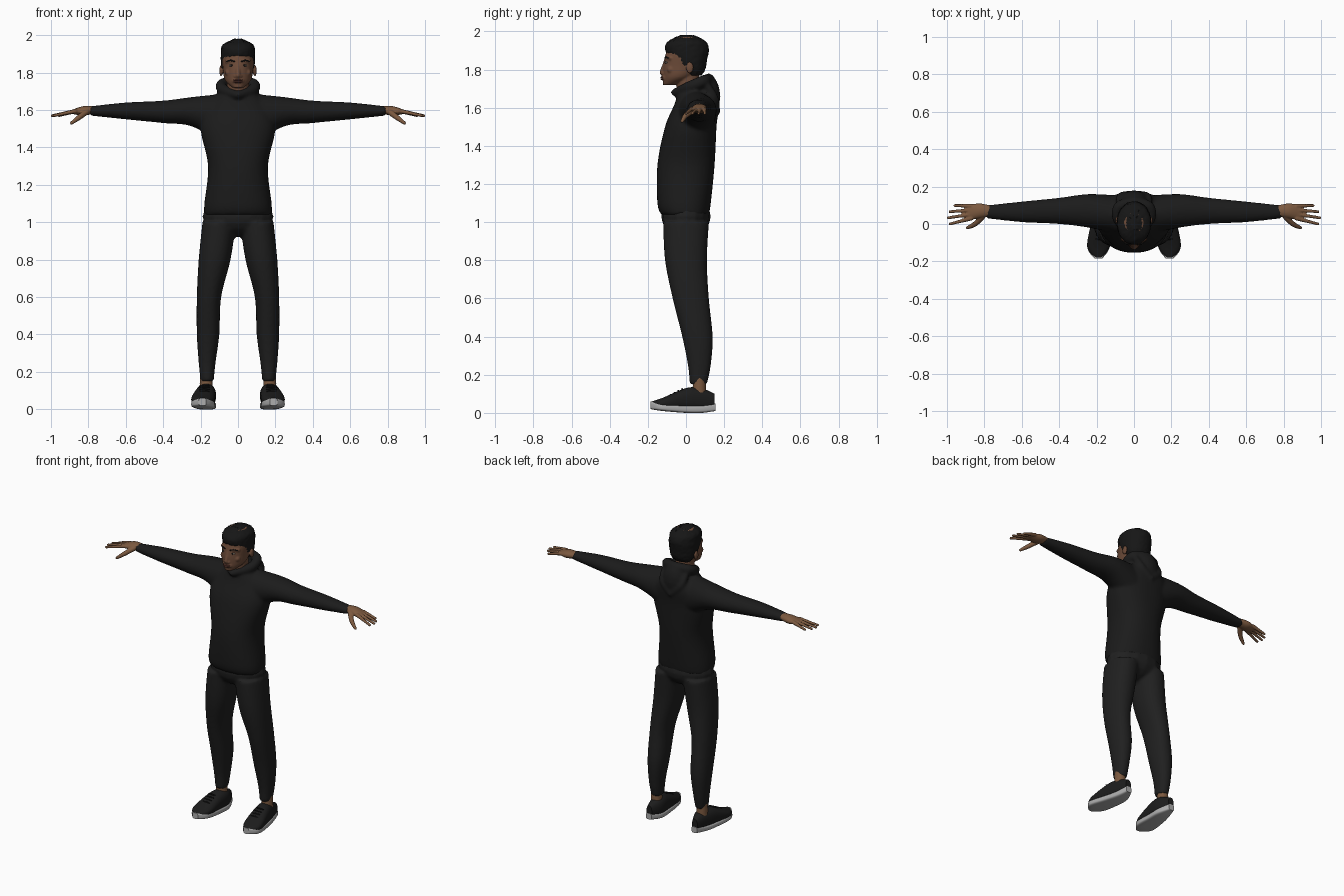
import bpy, bmesh, math, random
from mathutils import Matrix, Vector

random.seed(4)
if "Cube" in bpy.data.objects:
    bpy.data.objects.remove(bpy.data.objects["Cube"], do_unlink=True)


def material(name, red, green, blue):
    colour = (red, green, blue, 1)
    m = bpy.data.materials.new(name)
    m.use_nodes = True
    m.diffuse_color = colour
    shader = m.node_tree.nodes["Principled BSDF"]
    shader.inputs["Base Color"].default_value = colour
    shader.inputs["Roughness"].default_value = .8
    return m


def neutral(name, level):
    return material(name, level, level, level)


HOODIE = neutral("hoodie black", .011)
TROUSERS = neutral("trouser black", .014)
SHOE = neutral("shoe black", .012)
HAIR = neutral("hair black", .008)
SOLE = neutral("sole grey", .42)
FACE = material("face skin", .15, .07, .04)
HAND = material("hand skin", .2, .1, .05)
LIP = material("lip brown", .11, .04, .03)
EYE = material("eye white", .3, .25, .2)


def spline(rows, steps):
    """Smoothly interpolate between equal-length tuples."""
    rows = [Vector(row) for row in rows]
    last = len(rows) - 1
    for i in range(last):
        start, end = rows[i], rows[i + 1]
        leave = (end - rows[max(i - 1, 0)]) / 2
        arrive = (rows[min(i + 2, last)] - start) / 2
        for step in range(steps):
            t = step / steps
            s = 1 - t
            blend = t * t * (t + 3 * s)
            yield start.lerp(end, blend) + leave * t * s * s - arrive * t * t * s
    yield rows[last]


def loft(bm, axis, rows, power=2, sides=36, steps=6):
    """Skin rounded sections; each row is position, then low and high extents."""
    def signed_power(value):
        return math.copysign(abs(value) ** (2 / power), value)

    rings = []
    for t, left, right, low, high in spline(rows, steps):
        ring = []
        for k in range(sides):
            angle = math.tau * k / sides
            u = (left + right + signed_power(math.cos(angle)) * (right - left)) / 2
            v = (low + high + signed_power(math.sin(angle)) * (high - low)) / 2
            place = {"x": (t, u, v), "y": (u, t, v), "z": (u, v, t)}[axis]
            ring.append(bm.verts.new(place))
        rings.append(ring)
    for lower, upper in zip(rings, rings[1:]):
        for k in range(sides):
            n = (k + 1) % sides
            bm.faces.new((lower[k], lower[n], upper[n], upper[k]))
    bm.faces.new(rings[0])
    bm.faces.new(rings[-1])


def centred(rows):
    """Turn height, half width, front, back into full extents."""
    return [(z, -half, half, front, back) for z, half, front, back in rows]


def ball(bm, centre, size):
    place = Matrix.Translation(centre) @ Matrix.Diagonal((*size, 1))
    bmesh.ops.create_uvsphere(bm, u_segments=16, v_segments=10, radius=1, matrix=place)


def beads(bm, *points):
    """A soft tube of overlapping balls; each point is x, y, z, radius."""
    for x, y, z, radius in spline(points, 12):
        ball(bm, (x, y, z), (radius, radius, radius))


def flip(bm):
    for v in bm.verts:
        v.co.x = -v.co.x


def add_mirror(bm):
    copy = bmesh.ops.duplicate(bm, geom=bm.verts[:] + bm.edges[:] + bm.faces[:])
    for item in copy["geom"]:
        if isinstance(item, bmesh.types.BMVert):
            item.co.x = -item.co.x


def finish(name, bm, mat, voxel=0):
    """Make the object; a voxel size fuses its overlapping pieces."""
    bmesh.ops.recalc_face_normals(bm, faces=bm.faces[:])
    mesh = bpy.data.meshes.new(name)
    bm.to_mesh(mesh)
    mesh.materials.append(mat)
    mesh.polygons.foreach_set("use_smooth", [True] * len(mesh.polygons))
    ob = bpy.data.objects.new(name, mesh)
    bpy.context.collection.objects.link(ob)
    if voxel:
        fuse = ob.modifiers.new("fuse", "REMESH")
        fuse.mode = "VOXEL"
        fuse.voxel_size = voxel
        fuse.use_smooth_shade = True
        soften = ob.modifiers.new("soften", "SMOOTH")
        soften.iterations = 3
    else:
        for other in bpy.context.selected_objects:
            other.select_set(False)
        ob.select_set(True)
        bpy.context.view_layer.objects.active = ob
        bpy.ops.object.shade_smooth_by_angle(angle=math.radians(50))


def pair(name, bm, mat, voxel=0):
    finish("left_" + name, bm, mat, voxel)
    flip(bm)
    finish("right_" + name, bm, mat, voxel)


# Hoodie: sleeves, rolled collar, hood folds, hanging hood and body
bm = bmesh.new()
loft(bm, "x", [(.05, -.06, .15, 1.4, 1.69), (.24, -.02, .16, 1.51, 1.67), (.4, 0, .14, 1.53, 1.65),
               (.6, .01, .12, 1.55, 1.64), (.79, .03, .1, 1.57, 1.62)])
beads(bm, (0, -.06, 1.68, .02), (.08, .02, 1.71, .03), (.08, .09, 1.74, .03), (0, .12, 1.75, .03))
beads(bm, (.08, .1, 1.73, .02), (.07, .15, 1.65, .02), (0, .16, 1.58, .02))
add_mirror(bm)
ball(bm, (0, .12, 1.66), (.08, .06, .11))
loft(bm, "z", centred([(1.04, .18, -.13, .12), (1.1, .18, -.15, .13), (1.3, .16, -.15, .15),
                       (1.5, .2, -.11, .16), (1.62, .17, -.06, .17), (1.69, .09, -.04, .13)]), 2.3)
finish("hoodie", bm, HOODIE, .01)

# Trousers: two tapered legs and a rounded hip
bm = bmesh.new()
loft(bm, "z", [(1, .01, .19, -.12, .12), (.8, .04, .21, -.11, .11), (.6, .09, .22, -.07, .12),
               (.4, .1, .22, -.02, .14), (.25, .12, .21, .01, .13), (.15, .13, .2, .02, .11)], 2.2)
add_mirror(bm)
ball(bm, (0, 0, 1.03), (.19, .13, .11))
finish("trousers", bm, TROUSERS, .01)

# Hands: palm, four spread fingers and a thumb
bm = bmesh.new()
loft(bm, "x", [(.77, .04, .1, 1.58, 1.62), (.83, .03, .11, 1.57, 1.62), (.89, .02, .1, 1.58, 1.6)])
for i in range(4):
    reach = .993 - .009 * (i - 1) ** 2
    beads(bm, (.87, .03 + .022 * i, 1.594, .012), (reach, .033 * i, 1.57, .008))
beads(bm, (.81, .04, 1.59, .016), (.85, 0, 1.56, .014), (.89, -.02, 1.53, .009))
pair("hand", bm, HAND, .004)

# Ankles
bm = bmesh.new()
beads(bm, (.17, .07, .1, .036), (.17, .07, .18, .034))
pair("ankle", bm, HAND, .005)

# Shoes: rounded upper, sole following its outline, and lace bars
outline = [(-.18, .17, .21, .03, .06), (-.12, .13, .25, .02, .08), (0, .12, .23, .01, .13),
           (.08, .12, .21, .01, .13), (.15, .15, .19, .02, .1)]
bm = bmesh.new()
loft(bm, "y", outline, 2.4)
pair("shoe_upper", bm, SHOE)

bm = bmesh.new()
loft(bm, "y", [(y * 1.03, left, right, low - .01, low + .03) for y, left, right, low, high in outline], 4)
pair("shoe_sole", bm, SOLE)

bm = bmesh.new()
for i in range(4):
    ball(bm, (.18, -.08 + i * .02, .095 + i * .01), (.03, .005, .005))
pair("shoe_laces", bm, HAIR)

# Head: ears, brow, cheeks, skull, neck, muzzle and nose
bm = bmesh.new()
ball(bm, (.09, .02, 1.81), (.01, .02, .03))
ball(bm, (.013, -.118, 1.78), (.01, .012, .009))
ball(bm, (.05, -.08, 1.8), (.02, .02, .02))
beads(bm, (0, -.1, 1.86, .01), (.03, -.1, 1.86, .01), (.06, -.08, 1.86, .01))
add_mirror(bm)
loft(bm, "z", centred([(1.72, .03, -.12, -.05), (1.76, .07, -.12, .04), (1.82, .08, -.12, .09),
                       (1.9, .085, -.1, .1), (1.97, .05, -.05, .06)]))
beads(bm, (0, .01, 1.62, .06), (0, .01, 1.78, .06))
ball(bm, (0, -.105, 1.757), (.036, .024, .022))
beads(bm, (0, -.11, 1.84, .009), (0, -.126, 1.785, .013))
finish("head", bm, FACE, .005)

# Lips, eyes and eyebrows
bm = bmesh.new()
for z in (1.75, 1.76):
    ball(bm, (0, -.12, z), (.025, .014, .006))
finish("lips", bm, LIP)

bm = bmesh.new()
ball(bm, (.035, -.102, 1.838), (.014, .009, .006))
pair("eye", bm, EYE)

bm = bmesh.new()
ball(bm, (.035, -.106, 1.838), (.007, .007, .006))
pair("iris", bm, HAIR)

bm = bmesh.new()
beads(bm, (.02, -.11, 1.86, .004), (.04, -.105, 1.865, .004), (.06, -.09, 1.86, .003))
pair("eyebrow", bm, HAIR)

# Short hair cap, slightly rough
bm = bmesh.new()
loft(bm, "z", centred([(1.77, .06, .01, .08), (1.8, .08, -.04, .1), (1.85, .09, -.08, .11),
                       (1.91, .09, -.11, .12), (1.95, .08, -.09, .1), (1.98, .02, -.03, .04)]), 2.1, 64)
for v in bm.verts:
    v.co += Vector([random.uniform(-.002, .002) for axis in "xyz"])
finish("hair", bm, HAIR)
